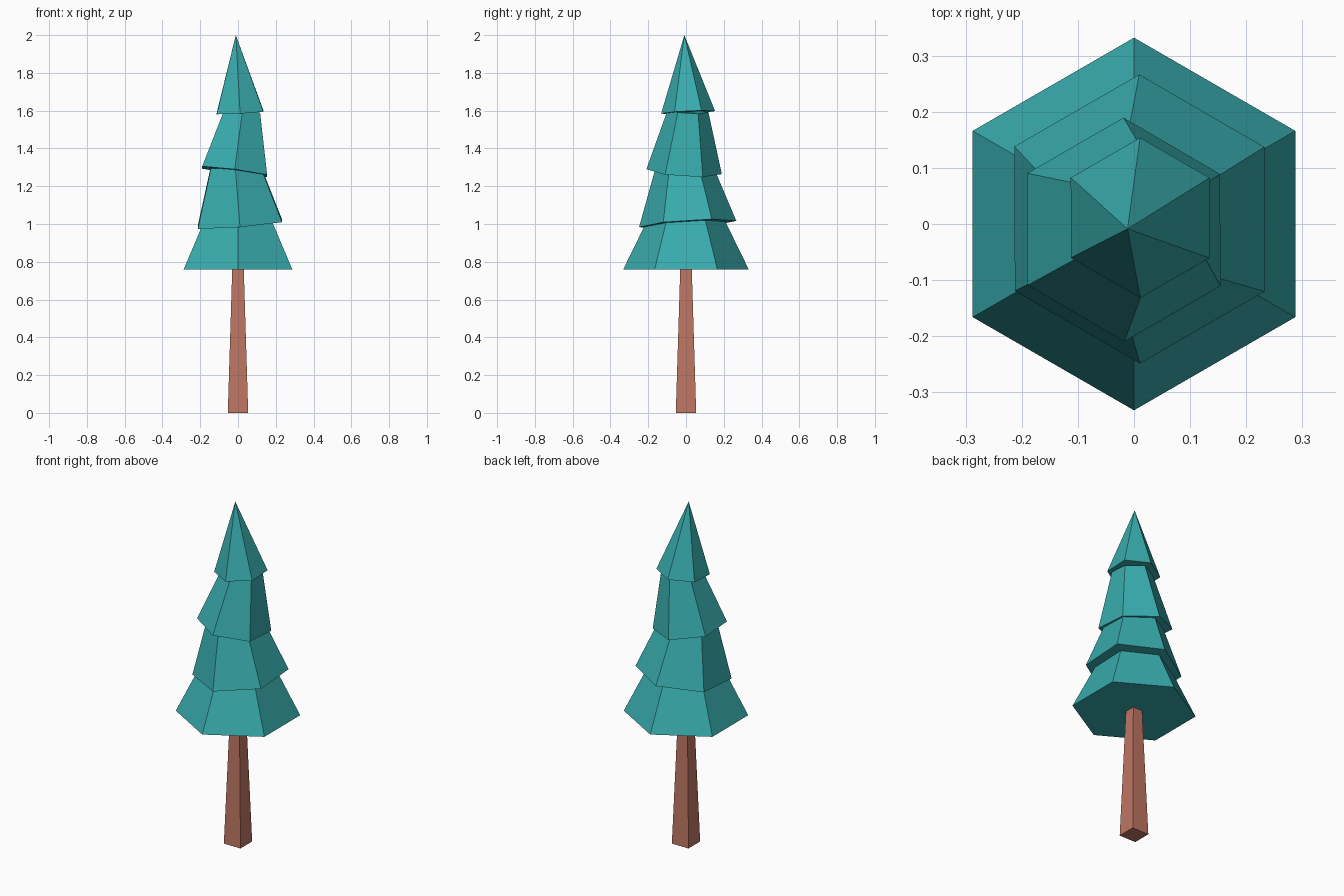
import bpy, bmesh
from math import sin, cos, pi, sqrt
from mathutils import Vector

if "Cube" in bpy.data.objects:
    bpy.data.objects.remove(bpy.data.objects["Cube"])


def material(name, rgb):
    m = bpy.data.materials.new(name)
    m.diffuse_color = (*rgb, 1)
    m.use_nodes = True
    m.node_tree.nodes["Principled BSDF"].inputs["Base Color"].default_value = m.diffuse_color
    return m


def frustum(name, mat, sides, base, r0, r1, height, slope=(0, 0), turn=0.0):
    """Closed flat-sided frustum (cone if r1 = 0); slope tilts its base plane in x and y."""
    up = Vector((-slope[0], -slope[1], 1))
    rot = Vector((0, 0, 1)).rotation_difference(up)
    base = Vector(base)
    bm = bmesh.new()

    def ring(r, h):
        angles = [turn + 2 * pi * i / sides for i in range(sides)]
        return [bm.verts.new(base + rot @ Vector((r * cos(a), r * sin(a), h))) for a in angles]

    low = ring(r0, 0)
    bm.faces.new(low[::-1])
    if r1 > 0:
        high = ring(r1, height)
        bm.faces.new(high)
    else:
        high = [bm.verts.new(base + rot @ Vector((0, 0, height)))] * sides
    for i in range(sides):
        j = (i + 1) % sides
        if r1 > 0:
            bm.faces.new((low[i], low[j], high[j], high[i]))
        else:
            bm.faces.new((low[i], low[j], high[i]))
    me = bpy.data.meshes.new(name)
    bm.to_mesh(me)
    bm.free()
    me.materials.append(mat)
    ob = bpy.data.objects.new(name, me)
    bpy.context.collection.objects.link(ob)
    return ob


bark = material("bark", (0.52, 0.18, 0.125))
needles = material("needles", (0.04, 0.41, 0.42))

# Tapered square trunk
frustum("trunk", bark, 4, (0, 0, 0), 0.054 * sqrt(2), 0.03 * sqrt(2), 0.78, turn=pi / 4)

# Overlapping hexagonal foliage tiers, slightly tilted and offset
tiers = [
    ("foliage_bottom", (0, 0, 0.76), 0.332, 0.195, 0.28, (0, 0)),
    ("foliage_lower", (0.01, 0.009, 1.0), 0.258, 0.15, 0.31, (0.08, 0.065)),
    ("foliage_upper", (-0.018, -0.01, 1.277), 0.20, 0.108, 0.325, (-0.13, -0.065)),
    ("foliage_tip", (0.011, 0.011, 1.591), 0.143, 0.0, 0.41, (0.055, 0.048)),
]
for name, base, r0, r1, height, slope in tiers:
    frustum(name, needles, 6, base, r0, r1, height, slope, turn=pi / 2)
